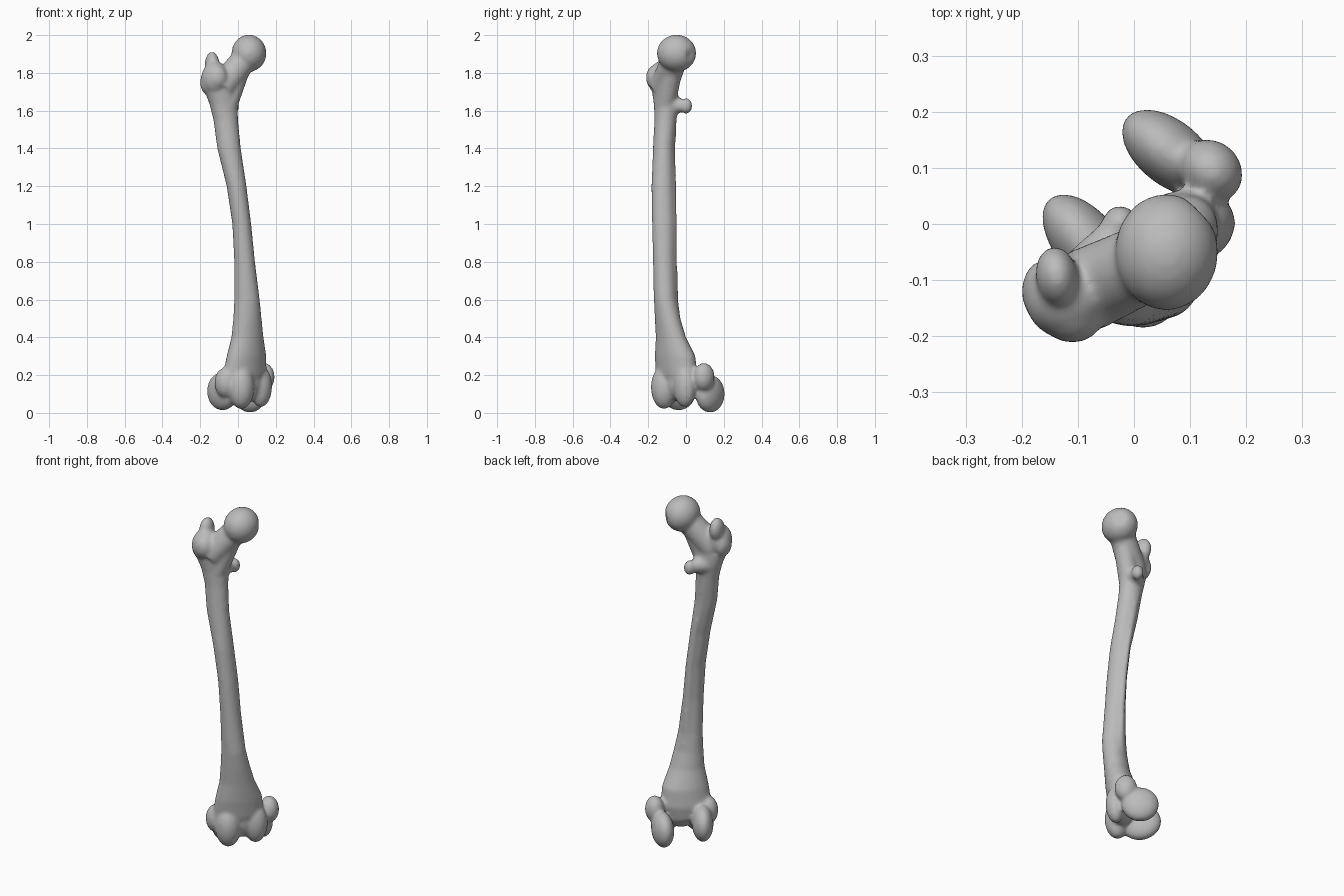
import bpy, bmesh
from math import cos, sin, tau, radians, exp
from mathutils import Matrix, Vector

old = bpy.data.objects.get("Cube")
if old:
    bpy.data.objects.remove(old, do_unlink=True)

bone = bpy.data.materials.new("bone_grey")
bone.use_nodes = True
colour = (0.5, 0.5, 0.5, 1)
bone.diffuse_color = colour
bone.node_tree.nodes["Principled BSDF"].inputs["Base Color"].default_value = colour

bm = bmesh.new()
KNEE_TURN = Matrix.Rotation(radians(45), 4, 'Z')   # the knee is twisted on the shaft
UPRIGHT = Matrix.Identity(4)


def blob(centre, radii, frame=UPRIGHT, pitch=0, yaw=0):
    """Ellipsoid placed in the given frame."""
    turn = Matrix.Rotation(radians(yaw), 4, 'Z') @ Matrix.Rotation(radians(pitch), 4, 'X')
    place = frame @ Matrix.Translation(centre) @ turn @ Matrix.Diagonal((*radii, 1))
    return bmesh.ops.create_icosphere(bm, subdivisions=4, radius=1, matrix=place)["verts"]


def rod(start, end, r_start, r_end):
    """Closed tapered tube between two points."""
    a, b = Vector(start), Vector(end)
    turn = (b - a).to_track_quat('Z', 'Y').to_matrix().to_4x4()
    bmesh.ops.create_cone(bm, cap_ends=True, segments=32, radius1=r_start, radius2=r_end,
                          depth=(b - a).length, matrix=Matrix.Translation((a + b) / 2) @ turn)


def loft(rings, steps=40):
    """Shaft from rings of (height, x range, y range, phase, crest)."""
    loops = []
    for z, x0, x1, y0, y1, phase, crest in rings:
        loop = []
        for i in range(steps):
            t = tau * i / steps
            x = cos(t)
            y = cos(t - radians(phase))
            ridge = crest * exp(-((t - tau * 0.26) / 0.3) ** 2)
            loop.append(bm.verts.new(((x0 + x1) / 2 + x * (x1 - x0) / 2,
                                      (y0 + y1) / 2 + y * (y1 - y0) / 2 + ridge, z)))
        loops.append(loop)
    for low, high in zip(loops, loops[1:]):
        for i in range(steps):
            j = (i + 1) % steps
            bm.faces.new((low[i], low[j], high[j], high[i]))
    bm.faces.new(loops[0][::-1])
    bm.faces.new(loops[-1])


# Shaft with the rough crest along its back
loft([
    (0.12, -0.06, 0.12, -0.13, 0.04, 62, 0),
    (0.20, -0.08, 0.15, -0.16, 0.06, 62, 0),
    (0.30, -0.06, 0.15, -0.165, 0.05, 66, 0),
    (0.40, -0.035, 0.135, -0.16, 0.0, 72, 0),
    (0.50, -0.025, 0.125, -0.165, -0.03, 80, 0),
    (0.60, -0.02, 0.115, -0.17, -0.05, 90, 0.01),
    (0.80, -0.02, 0.09, -0.175, -0.06, 90, 0.015),
    (1.00, -0.03, 0.07, -0.18, -0.06, 90, 0.015),
    (1.20, -0.06, 0.045, -0.183, -0.065, 90, 0.015),
    (1.40, -0.11, 0.015, -0.175, -0.065, 90, 0.01),
    (1.55, -0.13, 0.0, -0.167, -0.05, 90, 0),
    (1.63, -0.15, 0.0, -0.17, -0.04, 85, 0),
    (1.70, -0.175, 0.0, -0.18, -0.045, 80, 0),
    (1.77, -0.17, 0.01, -0.18, -0.06, 75, 0),
])

# Ball of the hip with its small pit
ball = Vector((0.058, -0.05, 1.904))
pit = Vector((0.6, 0.75, -0.1)).normalized()
for v in blob(ball, (0.092, 0.104, 0.098)):
    nearness = (v.co - ball).normalized().dot(pit)
    if nearness > 0.95:
        v.co -= pit * 0.25 * (nearness - 0.95)

# Neck
rod((0.05, -0.055, 1.89), (-0.09, -0.12, 1.72), 0.068, 0.075)
rod((0.02, -0.07, 1.85), (-0.06, -0.11, 1.62), 0.055, 0.055)

# Large outer knob beside the neck
blob((-0.12, -0.13, 1.77), (0.075, 0.075, 0.09))
blob((-0.137, -0.095, 1.845), (0.038, 0.055, 0.068), pitch=-10, yaw=10)
blob((-0.11, -0.165, 1.775), (0.055, 0.047, 0.065))
blob((-0.163, -0.12, 1.75), (0.037, 0.055, 0.065))

# Small inner knob
blob((-0.025, 0.0, 1.625), (0.032, 0.034, 0.042))
rod((-0.065, -0.08, 1.63), (-0.025, 0.0, 1.625), 0.06, 0.026)

# Knee: inner and outer rollers, side bumps, grooved front
blob((0.135, 0.045, 0.101), (0.058, 0.1, 0.1), KNEE_TURN, yaw=6)
blob((-0.085, 0.03, 0.115), (0.058, 0.11, 0.102), KNEE_TURN, yaw=-6)
blob((0.165, -0.03, 0.19), (0.052, 0.06, 0.075), KNEE_TURN)
blob((-0.125, -0.03, 0.16), (0.055, 0.06, 0.08), KNEE_TURN)
blob((-0.07, -0.095, 0.135), (0.07, 0.068, 0.115), KNEE_TURN)
blob((0.08, -0.09, 0.14), (0.065, 0.055, 0.11), KNEE_TURN)
blob((0.01, -0.065, 0.16), (0.1, 0.07, 0.1), KNEE_TURN)

bmesh.ops.recalc_face_normals(bm, faces=bm.faces)
mesh = bpy.data.meshes.new("thigh_bone")
bm.to_mesh(mesh)
bm.free()
mesh.materials.append(bone)
mesh.shade_smooth()
thigh_bone = bpy.data.objects.new("thigh_bone", mesh)
bpy.context.collection.objects.link(thigh_bone)

# Fuse all parts into one skin and soften the joins
fuse = thigh_bone.modifiers.new("fuse", 'REMESH')
fuse.mode = 'VOXEL'
fuse.voxel_size = 0.009
fuse.use_smooth_shade = True
soften = thigh_bone.modifiers.new("soften", 'SMOOTH')
soften.factor = 0.5
soften.iterations = 10
